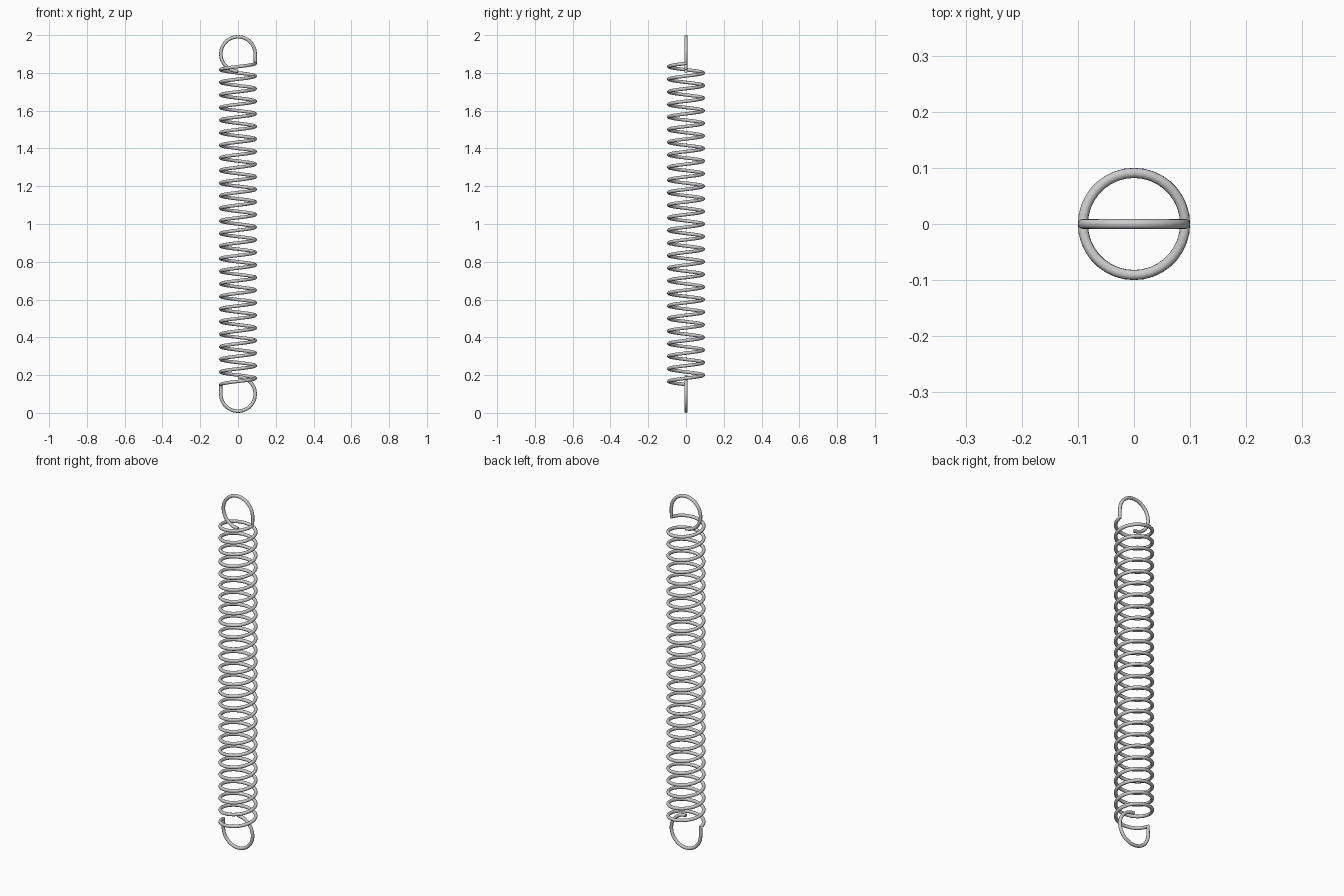
import bpy
from math import sin, cos, pi, radians
from mathutils import Vector

if "Cube" in bpy.data.objects:
    bpy.data.objects.remove(bpy.data.objects["Cube"])

WIRE = 0.009            # wire radius
R = 0.1 - WIRE          # coil centreline radius
TURNS, STEPS = 25.5, 36
Z0, Z1 = 0.15, 1.85     # ends of the coil
LOOP_Z = 1.9            # centre height of the upper end loop

# coil: starts at -x, runs past the front, ends at +x
n = int(TURNS * STEPS)
coil = [Vector((R * cos(pi + 2 * pi * i / STEPS),
                R * sin(pi + 2 * pi * i / STEPS),
                Z0 + (Z1 - Z0) * i / n)) for i in range(n + 1)]

# upper end loop: rises from the coil end and curls three quarters round
upper = [Vector((R * cos(radians(a)), 0, LOOP_Z + R * sin(radians(a))))
         for a in range(0, 271, 6)]

# lower end loop: the upper one turned half round about the y axis
lower = [Vector((-p.x, p.y, 2 - p.z)) for p in reversed(upper)]

# one continuous wire
path = lower + coil + upper
curve = bpy.data.curves.new("spring_wire", 'CURVE')
curve.dimensions = '3D'
curve.bevel_depth = WIRE
curve.bevel_resolution = 4
curve.use_fill_caps = True
spline = curve.splines.new('POLY')
spline.points.add(len(path) - 1)
for point, p in zip(spline.points, path):
    point.co = (*p, 1)
spring = bpy.data.objects.new("tension_spring", curve)
bpy.context.collection.objects.link(spring)

# turn into a smooth mesh
bpy.context.view_layer.objects.active = spring
spring.select_set(True)
bpy.ops.object.convert(target='MESH')
bpy.ops.object.shade_smooth_by_angle(angle=radians(50))
